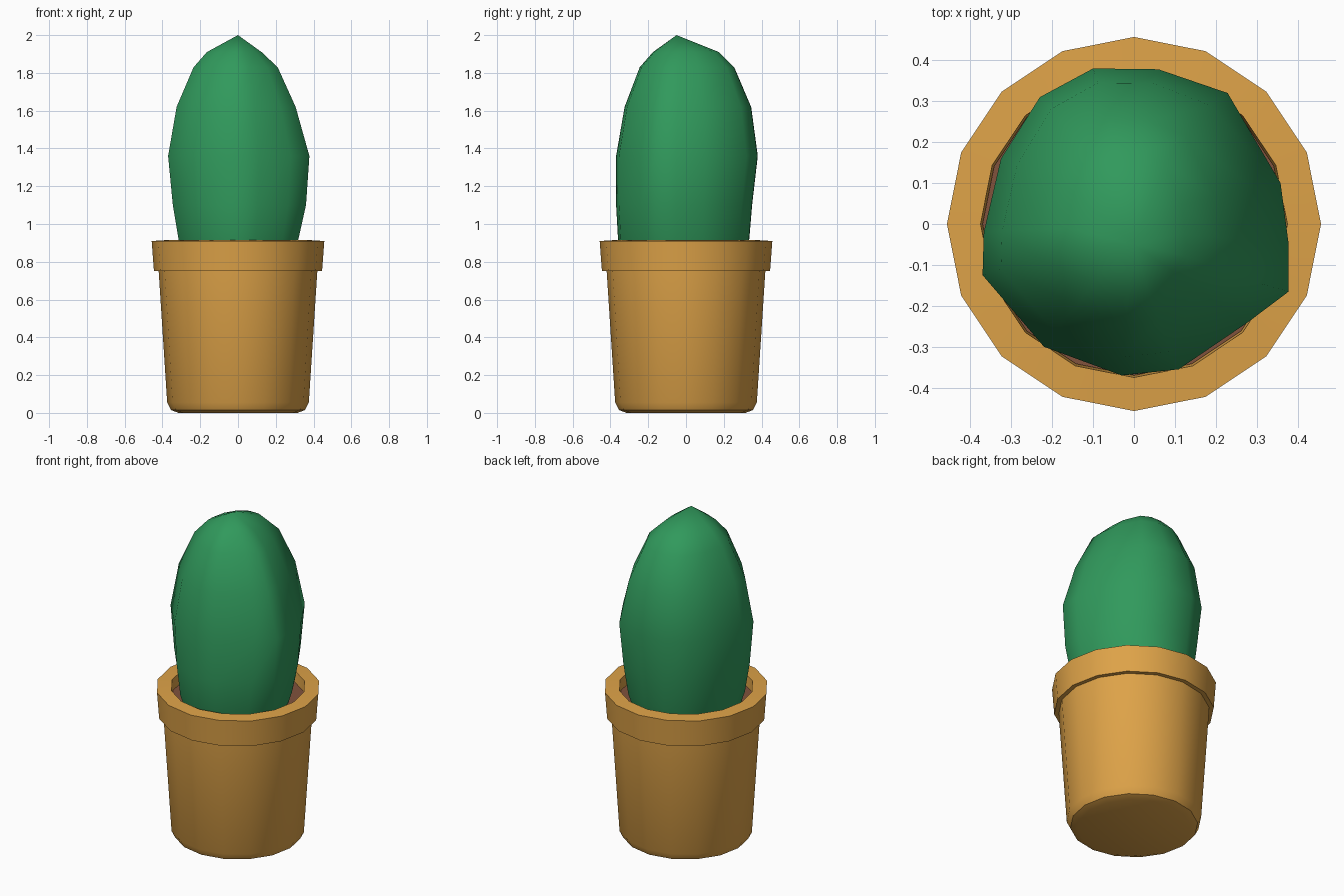
import bpy, bmesh, math

if "Cube" in bpy.data.objects:
    bpy.data.objects.remove(bpy.data.objects["Cube"])


def material(name, rgb):
    m = bpy.data.materials.new(name)
    m.diffuse_color = (*rgb, 1)
    m.use_nodes = True
    m.node_tree.nodes["Principled BSDF"].inputs["Base Color"].default_value = m.diffuse_color
    return m


def loft(name, rings, mat, angle, top=None, cap_top=False):
    """Skin a stack of equal-sized point rings, closed at the bottom."""
    bm = bmesh.new()
    loops = [[bm.verts.new(p) for p in ring] for ring in rings]
    n = len(loops[0])
    for a, b in zip(loops, loops[1:]):
        for i in range(n):
            j = (i + 1) % n
            bm.faces.new((a[i], a[j], b[j], b[i]))
    bm.faces.new(loops[0][::-1])
    if top:
        tip = bm.verts.new(top)
        for i in range(n):
            bm.faces.new((loops[-1][i], loops[-1][(i + 1) % n], tip))
    elif cap_top:
        bm.faces.new(loops[-1])
    me = bpy.data.meshes.new(name)
    bm.to_mesh(me)
    bm.free()
    me.materials.append(mat)
    ob = bpy.data.objects.new(name, me)
    bpy.context.collection.objects.link(ob)
    bpy.ops.object.select_all(action='DESELECT')
    bpy.context.view_layer.objects.active = ob
    ob.select_set(True)
    bpy.ops.object.shade_smooth_by_angle(angle=math.radians(angle))
    return ob


def circle(r, z, n=16):
    return [(r * math.cos(2 * math.pi * i / n), r * math.sin(2 * math.pi * i / n), z)
            for i in range(n)]


clay = material("ochre clay", (0.73, 0.365, 0.065))
green = material("cactus green", (0.03, 0.32, 0.107))
brown = material("soil brown", (0.22, 0.085, 0.045))

# Pot: tapered body, overhanging rim, hollow top
pot_profile = [(0.315, 0), (0.355, 0.015), (0.375, 0.055), (0.42, 0.75), (0.445, 0.75),
               (0.457, 0.91), (0.375, 0.915), (0.37, 0.84)]
pot = loft("pot", [circle(r, z) for r, z in pot_profile], clay, 40)

# Soil disc just below the rim
loft("soil", [circle(0.37, 0.83), circle(0.37, 0.85)], brown, 30, cap_top=True)

# Cactus: irregular outline, scaled per level to (z, left, right, front, back)
outline = [(0.38, -0.05), (0.36, 0.1), (0.23, 0.32), (0.06, 0.378), (-0.1, 0.38),
           (-0.23, 0.31), (-0.325, 0.16), (-0.367, -0.02), (-0.37, -0.125),
           (-0.22, -0.3), (-0.03, -0.37), (0.11, -0.355), (0.28, -0.24), (0.38, -0.165)]
levels = [(0.80, 0.28, 0.28, 0.32, 0.30), (0.92, 0.315, 0.32, 0.36, 0.335),
          (1.10, 0.345, 0.36, 0.37, 0.35), (1.36, 0.37, 0.378, 0.37, 0.38),
          (1.62, 0.325, 0.305, 0.325, 0.345), (1.83, 0.235, 0.21, 0.245, 0.255),
          (1.91, 0.165, 0.125, 0.175, 0.175)]
rings = [[(x / 0.37 * l if x < 0 else x / 0.38 * r,
           y / 0.37 * f if y < 0 else y / 0.38 * b, z) for x, y in outline]
         for z, l, r, f, b in levels]
loft("cactus", rings, green, 60, top=(0, -0.05, 2.0))
